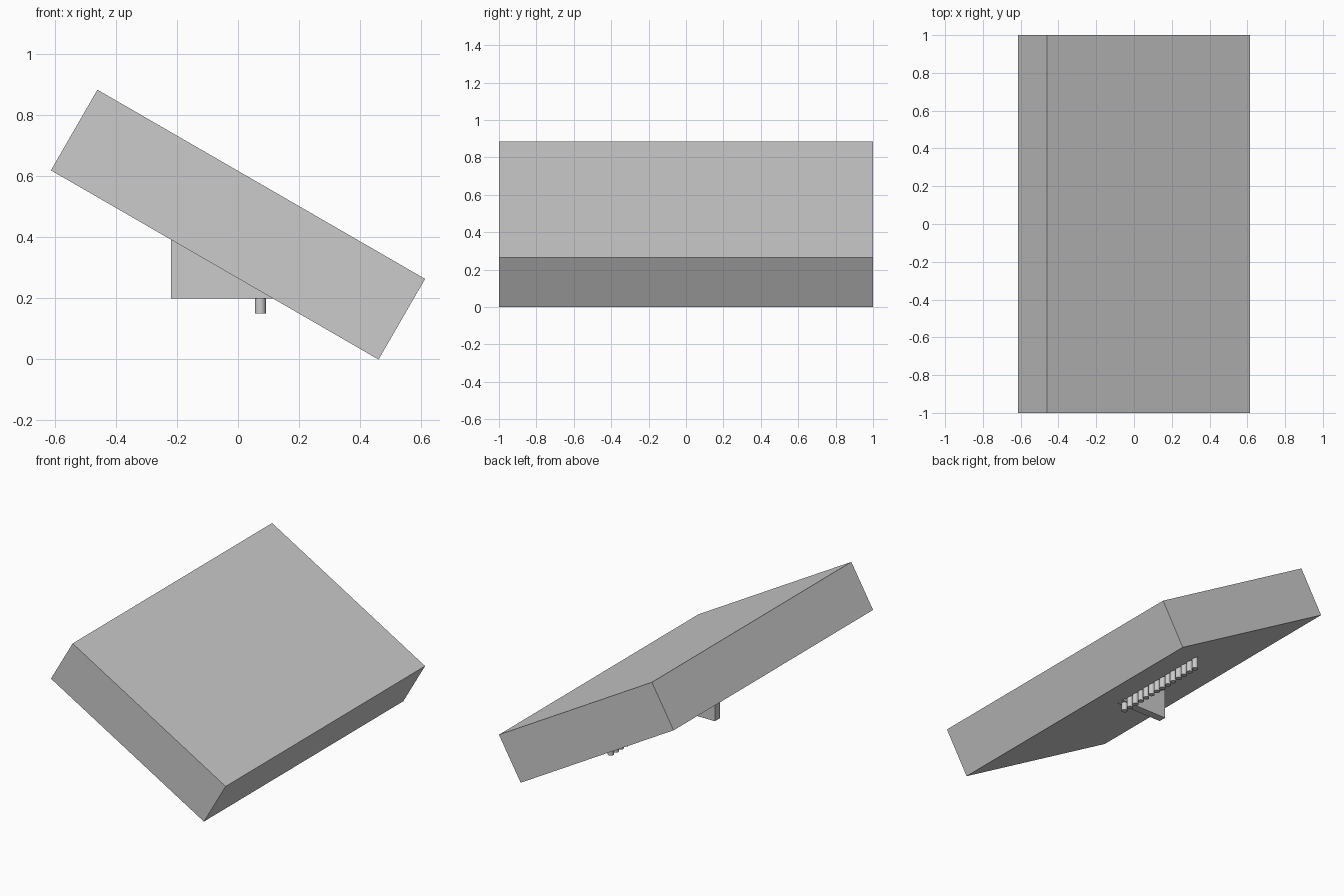
import bpy
from math import radians

if "Cube" in bpy.data.objects:
    bpy.data.objects.remove(bpy.data.objects["Cube"])


def box(name, loc, size, tilt=0.0):
    bpy.ops.mesh.primitive_cube_add(size=1, location=loc, rotation=(0, radians(tilt), 0))
    ob = bpy.context.object
    ob.name = name
    ob.scale = size
    bpy.ops.object.transform_apply(location=False, rotation=True, scale=True)
    return ob


# Tilted slab body
box("slab", (0, 0, 0.442), (1.24, 2.0, 0.305), 30)

# Thin support plate, its upper half sunk into the slab
box("support_plate", (0, 0, 0.30), (0.44, 0.05, 0.20))

# Row of small round pegs under the slab
for i in range(14):
    bpy.ops.mesh.primitive_cylinder_add(vertices=24, radius=0.018, depth=0.10,
                                        location=(0.073, i * 0.05, 0.20))
    bpy.context.object.name = f"peg_{i + 1}"
    bpy.ops.object.shade_smooth_by_angle()
